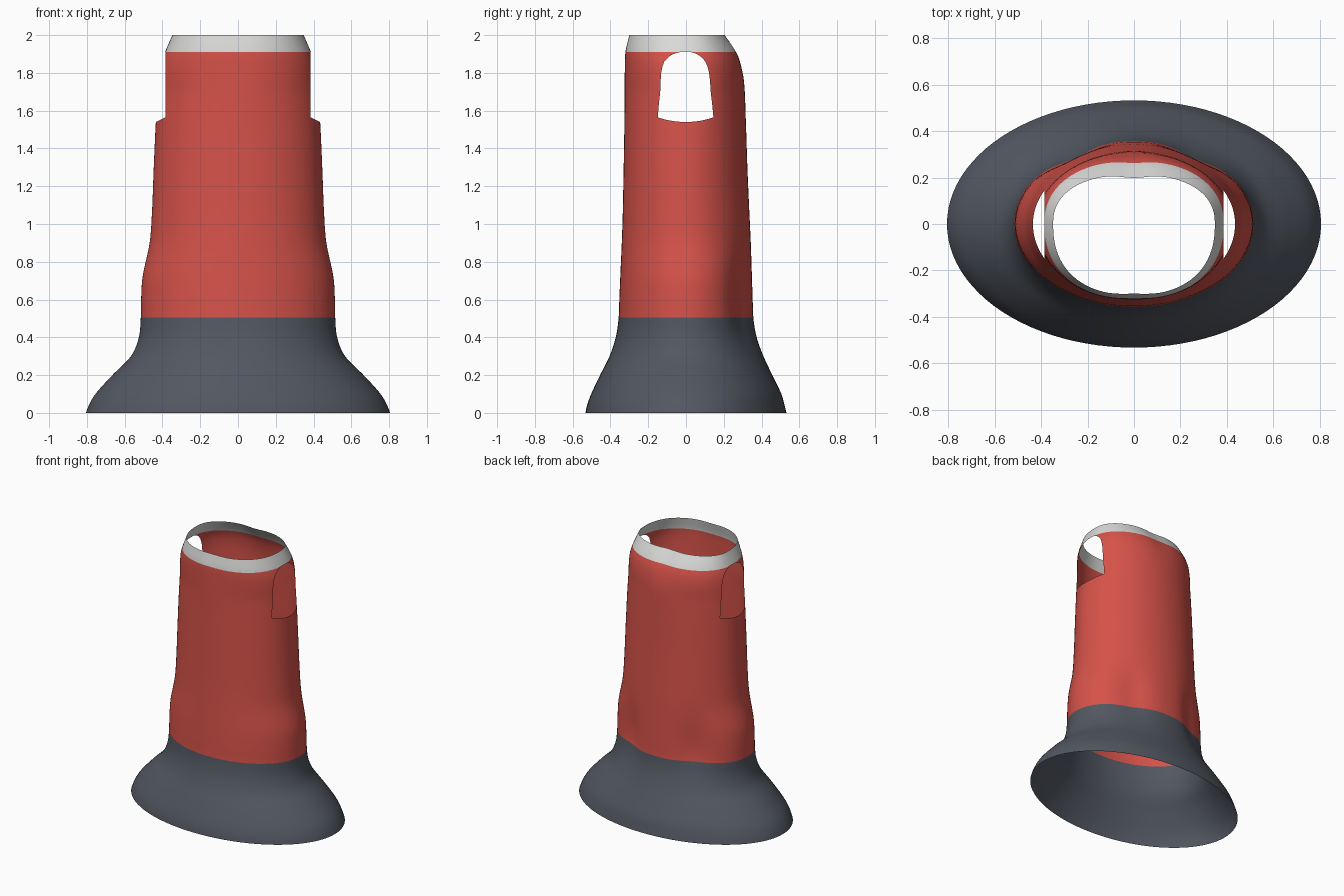
import bpy, bmesh, math
from mathutils import Vector

cube = bpy.data.objects.get("Cube")
if cube:
    bpy.data.objects.remove(cube)

SEGMENTS = 96
HEM, NECK = 0.505, 1.91
ARM_X = 0.385

# Sections: height, half width, front depth, back depth
SECTIONS = [
    (0.00, 0.805, 0.532, 0.532), (0.04, 0.790, 0.524, 0.522),
    (0.10, 0.755, 0.502, 0.505), (0.20, 0.665, 0.455, 0.457),
    (0.30, 0.567, 0.405, 0.410), (0.40, 0.525, 0.372, 0.374),
    (0.50, 0.515, 0.357, 0.357), (0.60, 0.513, 0.353, 0.353),
    (0.72, 0.505, 0.348, 0.349), (0.90, 0.468, 0.340, 0.343),
    (1.05, 0.456, 0.335, 0.336), (1.30, 0.446, 0.330, 0.325),
    (1.54, 0.435, 0.326, 0.317), (1.75, 0.420, 0.325, 0.308),
    (1.85, 0.407, 0.325, 0.293), (1.91, 0.386, 0.324, 0.272),
    (2.00, 0.348, 0.306, 0.213),
]


def material(name, color):
    mat = bpy.data.materials.new(name)
    mat.use_nodes = True
    mat.diffuse_color = (*color, 1)
    mat.node_tree.nodes["Principled BSDF"].inputs["Base Color"].default_value = (*color, 1)
    return mat


def section_at(z):
    """Smooth interpolation of the sections at height z."""
    last = len(SECTIONS) - 1
    i = max(k for k in range(last) if SECTIONS[k][0] <= z)
    p, q = SECTIONS[i], SECTIONS[i + 1]
    before, after = SECTIONS[max(i - 1, 0)], SECTIONS[min(i + 2, last)]
    h = q[0] - p[0]
    t = (z - p[0]) / h
    out = []
    for c in (1, 2, 3):
        m0 = h * (q[c] - before[c]) / (q[0] - before[0])
        m1 = h * (after[c] - p[c]) / (after[0] - p[0])
        out.append((2*t**3 - 3*t**2 + 1) * p[c] + (t**3 - 2*t**2 + t) * m0
                   + (3*t**2 - 2*t**3) * q[c] + (t**3 - t**2) * m1)
    return out


def ring_point(z, k):
    width, front, back = section_at(z)
    a = 2 * math.pi * k / SEGMENTS
    top = min(max((z - 1.7) / 0.3, 0), 1)
    power = 2 / (2 + 0.35 * top)
    c, s = math.cos(a), math.sin(a)
    x = width * math.copysign(abs(c) ** power, c)
    y = (back if s > 0 else front) * math.copysign(abs(s) ** power, s)
    # Hollows behind the hips
    if s > 0:
        turn = math.degrees(math.atan2(y, abs(x)))
        pinch = 1 - 0.08 * math.exp(-((turn - 48) / 16) ** 2 - ((z - 0.6) / 0.22) ** 2)
        x, y = x * pinch, y * pinch
    # Shallow dip in the middle of the neckline
    y *= 1 - (0.07 if s > 0 else 0.02) * top ** 2 * math.exp(-(x / 0.08) ** 2)
    return x, y, z


def shell(bottom, top, rows):
    bm = bmesh.new()
    rings = [[bm.verts.new(ring_point(bottom + (top - bottom) * r / rows, k))
              for k in range(SEGMENTS)] for r in range(rows + 1)]
    for low, high in zip(rings, rings[1:]):
        for k in range(SEGMENTS):
            n = (k + 1) % SEGMENTS
            bm.faces.new((low[k], low[n], high[n], high[k]))
    return bm


def cut_armhole(bm, side):
    """Slice the shell with a side plane and a sloping sill, then open the gap."""
    side_point, side_normal = Vector((side * ARM_X, 0, 0)), Vector((side, 0, 0))
    sill_point, sill_normal = Vector((side * 0.435, 0, 1.54)), Vector((side * 0.5, 0, 1))
    for point, normal in ((side_point, side_normal), (sill_point, sill_normal)):
        faces = [f for f in bm.faces
                 if f.calc_center_median().z > 1.45 and f.calc_center_median().x * side > 0.3]
        geom = set(faces) | {e for f in faces for e in f.edges} | {v for f in faces for v in f.verts}
        bmesh.ops.bisect_plane(bm, geom=list(geom), plane_co=point, plane_no=normal, dist=1e-5)
    gap = []
    for f in bm.faces:
        c = f.calc_center_median()
        if (c - side_point).dot(side_normal) > 0 and (c - sill_point).dot(sill_normal) > 0:
            gap.append(f)
    bmesh.ops.delete(bm, geom=gap, context='FACES')


def finish(name, bm, mat):
    mesh = bpy.data.meshes.new(name)
    bm.to_mesh(mesh)
    bm.free()
    mesh.materials.append(mat)
    for poly in mesh.polygons:
        poly.use_smooth = True
    obj = bpy.data.objects.new(name, mesh)
    bpy.context.collection.objects.link(obj)


red = material("coat red", (0.67, 0.085, 0.067))
slate = material("slate grey", (0.085, 0.096, 0.12))
pale = material("pale grey", (0.70, 0.70, 0.69))

# Flared base, open underneath
finish("flared_skirt", shell(0, HEM, 24), slate)

# Coat body with an armhole on each side
coat = shell(HEM, NECK, 56)
for side in (-1, 1):
    cut_armhole(coat, side)
finish("coat_body", coat, red)

# Open collar
finish("collar", shell(NECK, 2, 8), pale)
